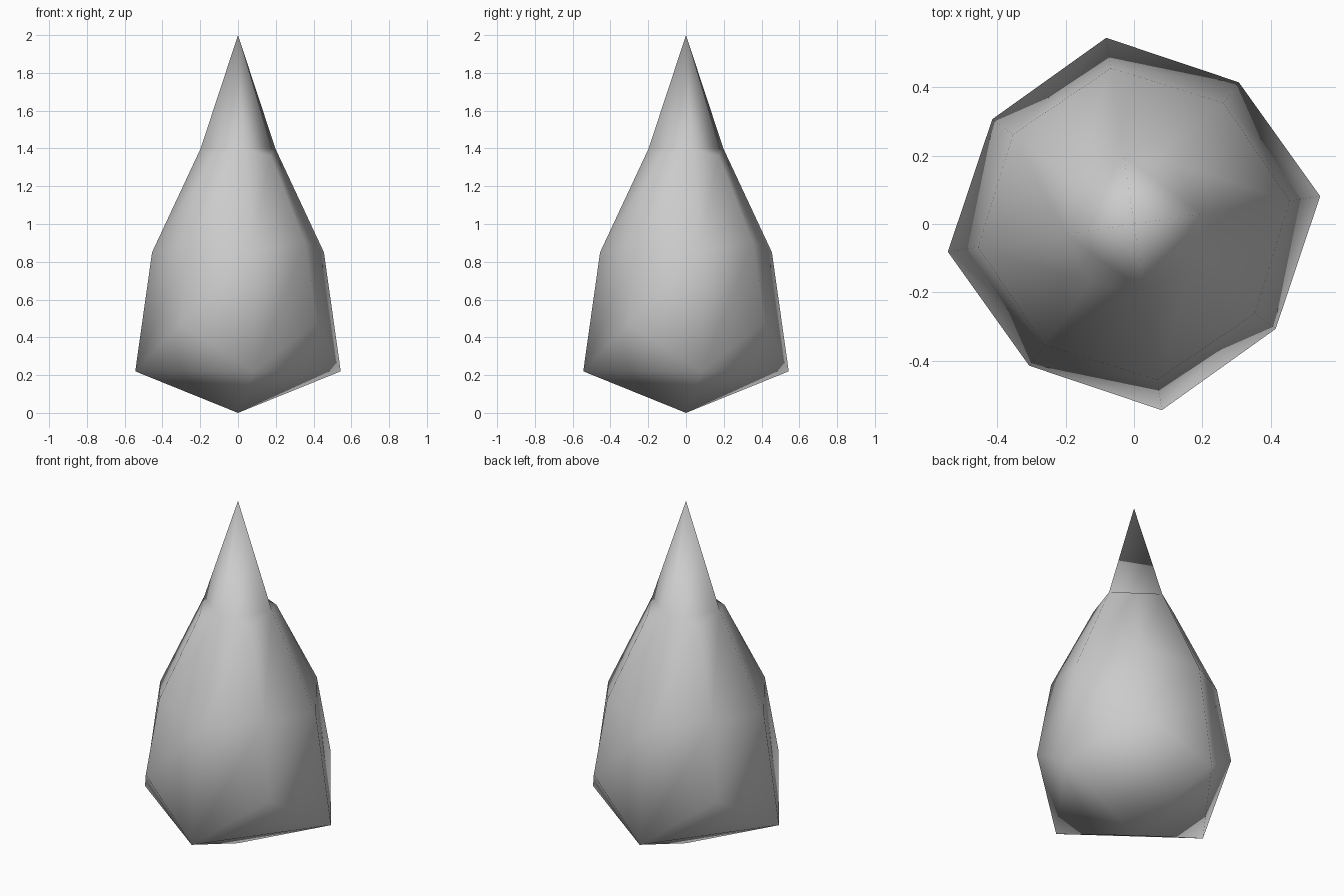
import bpy
import bmesh
from math import cos, sin, radians

cube = bpy.data.objects.get("Cube")
if cube:
    bpy.data.objects.remove(cube, do_unlink=True)

# Single stone grey
stone = bpy.data.materials.new("stone_grey")
stone.use_nodes = True
grey = (0.6, 0.6, 0.6, 1.0)
stone.diffuse_color = grey
stone.node_tree.nodes["Principled BSDF"].inputs["Base Color"].default_value = grey

SIDES = 8
TWIST = radians(8.5)

# Each ring alternates between two (radius, height) corners: main and between
RINGS = [
    ((0.55, 0.22), (0.515, 0.475)),
    ((0.46, 0.85), (0.44, 0.905)),
    ((0.20, 1.40), (0.215, 1.36)),
]


def add_ring(bm, corners):
    ring = []
    for i in range(SIDES):
        radius, height = corners[i % 2]
        angle = TWIST + radians(360 / SIDES) * i
        ring.append(bm.verts.new((radius * cos(angle), radius * sin(angle), height)))
    return ring


bm = bmesh.new()
bottom = bm.verts.new((0, 0, 0))
top = bm.verts.new((0, 0, 2))
rings = [add_ring(bm, corners) for corners in RINGS]
first, last = rings[0], rings[-1]

# Eight-sided body between the rings
for i in range(SIDES):
    j = (i + 1) % SIDES
    for low, high in zip(rings, rings[1:]):
        bm.faces.new((low[i], low[j], high[j], high[i]))

# Four-sided pyramids at both ends, each joined to the body by small triangles
for i in range(0, SIDES, 2):
    mid, j = i + 1, (i + 2) % SIDES
    bm.faces.new((bottom, first[j], first[i]))
    bm.faces.new((first[i], first[j], first[mid]))
    bm.faces.new((last[i], last[mid], last[j]))
    bm.faces.new((last[i], last[j], top))

bmesh.ops.recalc_face_normals(bm, faces=bm.faces)
for face in bm.faces:
    face.smooth = True

mesh = bpy.data.meshes.new("crystal_spike")
bm.to_mesh(mesh)
bm.free()
mesh.materials.append(stone)
spike = bpy.data.objects.new("crystal_spike", mesh)
bpy.context.collection.objects.link(spike)
